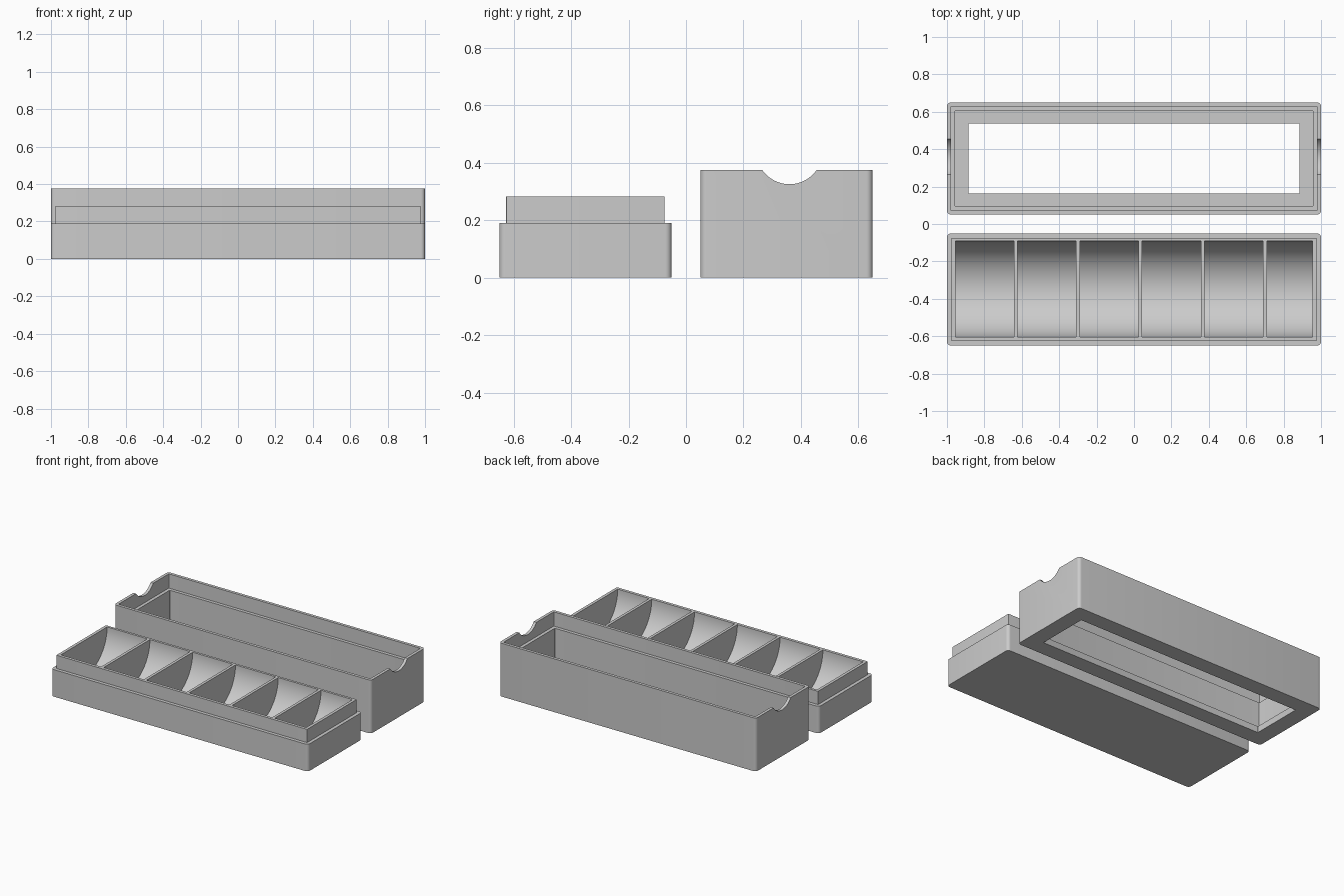
import bpy, bmesh, math
from mathutils import Matrix

cube = bpy.data.objects.get("Cube")
if cube:
    bpy.data.objects.remove(cube, do_unlink=True)

grey = bpy.data.materials.new("matte grey")
grey.use_nodes = True
grey.diffuse_color = (0.6, 0.6, 0.6, 1)
grey.node_tree.nodes["Principled BSDF"].inputs["Base Color"].default_value = (0.6, 0.6, 0.6, 1)

LENGTH, WIDTH = 2.0, 0.6
SHARP, ROUND = 0.003, 0.022


def add_object(name, bm):
    bmesh.ops.recalc_face_normals(bm, faces=bm.faces)
    mesh = bpy.data.meshes.new(name)
    bm.to_mesh(mesh)
    bm.free()
    mesh.materials.append(grey)
    obj = bpy.data.objects.new(name, mesh)
    bpy.context.collection.objects.link(obj)
    return obj


def ring_points(inset, radius, steps=6):
    """Rounded rectangle, inset from the outer footprint."""
    hx, hy = LENGTH / 2 - inset - radius, WIDTH / 2 - inset - radius
    for quarter, (sx, sy) in enumerate([(1, 1), (-1, 1), (-1, -1), (1, -1)]):
        for i in range(steps + 1):
            a = math.pi / 2 * (quarter + i / steps)
            yield sx * hx + radius * math.cos(a), sy * hy + radius * math.sin(a)


def ring_solid(name, y, rings, closed):
    """Bridge a series of (inset, radius, z) rings; cap the ends or join them."""
    bm = bmesh.new()
    loops = [[bm.verts.new((px, py + y, z)) for px, py in ring_points(inset, radius)]
             for inset, radius, z in rings]
    pairs = list(zip(loops, loops[1:]))
    if closed:
        pairs.append((loops[-1], loops[0]))
    else:
        bm.faces.new(loops[0])
        bm.faces.new(loops[-1])
    n = len(loops[0])
    for a, b in pairs:
        for i in range(n):
            j = (i + 1) % n
            bm.faces.new((a[i], a[j], b[j], b[i]))
    return add_object(name, bm)


def cylinder_x(name, x0, x1, y, z, radius, segments=96):
    bm = bmesh.new()
    place = Matrix.Translation(((x0 + x1) / 2, y, z)) @ Matrix.Rotation(math.pi / 2, 4, 'Y')
    bmesh.ops.create_cone(bm, cap_ends=True, segments=segments, radius1=radius,
                          radius2=radius, depth=x1 - x0, matrix=place)
    obj = add_object(name, bm)
    obj.hide_render = True
    return obj


def carve(obj, cutters):
    """Subtract the cutters, bake the result and remove them."""
    for cutter in cutters:
        mod = obj.modifiers.new("cut", 'BOOLEAN')
        mod.operation, mod.solver, mod.object = 'DIFFERENCE', 'EXACT', cutter
    bpy.context.view_layer.update()
    deps = bpy.context.evaluated_depsgraph_get()
    mesh = bpy.data.meshes.new_from_object(obj.evaluated_get(deps))
    obj.modifiers.clear()
    obj.data = mesh
    for cutter in cutters:
        bpy.data.objects.remove(cutter, do_unlink=True)
    bpy.ops.object.select_all(action='DESELECT')
    obj.select_set(True)
    bpy.context.view_layer.objects.active = obj
    bpy.ops.object.shade_smooth_by_angle(angle=math.radians(30))


# Tray: base block with a stepped lip
tray = ring_solid("compartment_tray", -0.35, [
    (0, ROUND, 0), (0, ROUND, 0.19),
    (0.024, SHARP, 0.19), (0.024, SHARP, 0.283)], closed=False)

# Six scooped compartments, the last one narrower
pitch, wall, start, end = 0.333, 0.02, -0.955, 0.955
scoops = []
for i in range(6):
    x0 = start + i * pitch
    x1 = min(x0 + pitch - wall, end)
    scoops.append(cylinder_x("scoop_cutter", x0, x1, -0.348, 0.284, 0.257))
carve(tray, scoops)

# Cover: stepped walls around an open window in the floor
cover = ring_solid("cover_box", 0.35, [
    (0, ROUND, 0), (0, ROUND, 0.375),
    (0.021, SHARP, 0.375), (0.021, SHARP, 0.275),
    (0.044, SHARP, 0.275), (0.044, SHARP, 0.045),
    (0.114, SHARP, 0.045), (0.114, SHARP, 0)], closed=True)

# Finger notches through both ends
carve(cover, [cylinder_x("notch_cutter", -1.1, 1.1, 0.36, 0.44, 0.115)])
